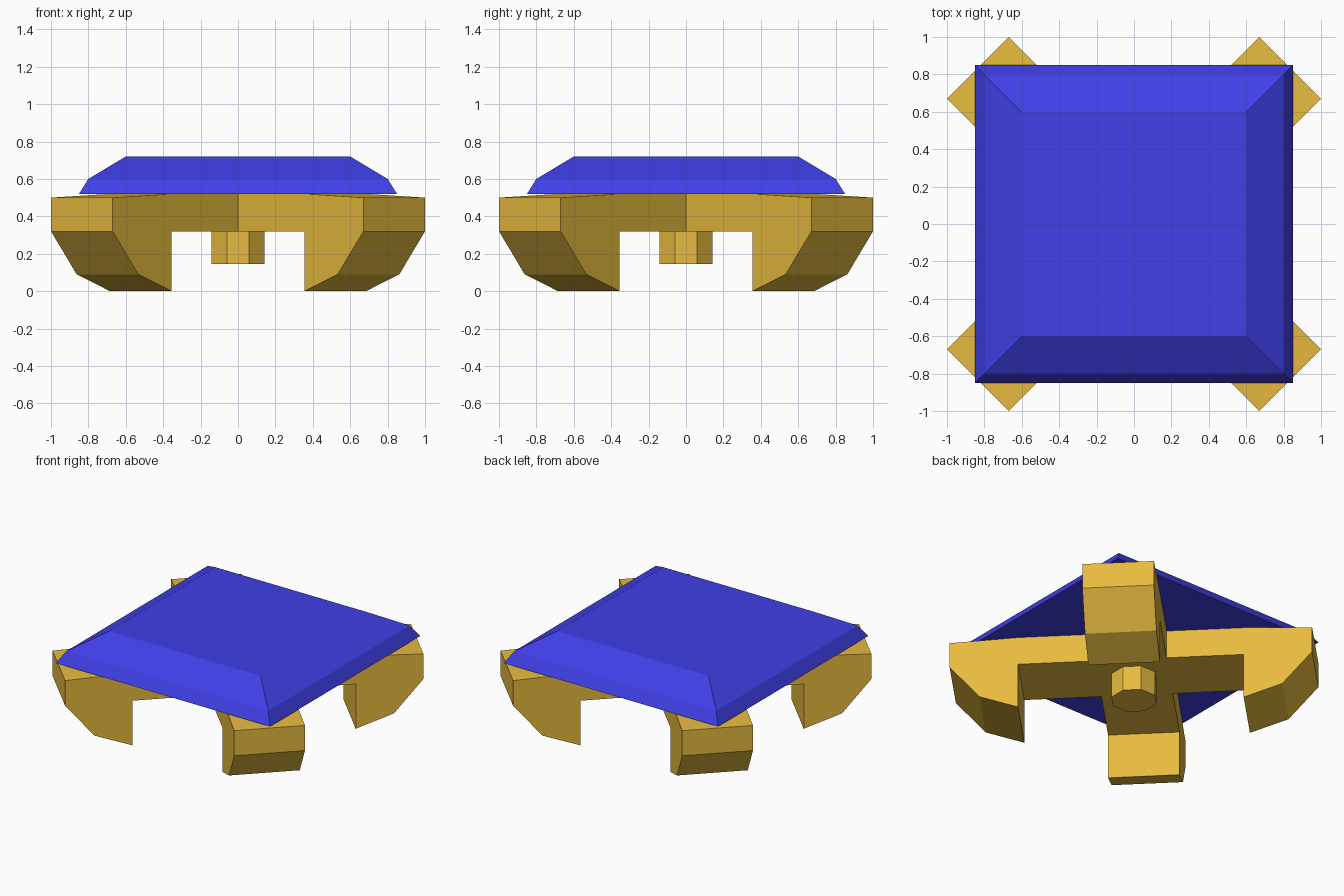
import bpy, bmesh
from math import cos, sin, pi

if "Cube" in bpy.data.objects:
    bpy.data.objects.remove(bpy.data.objects["Cube"])


def finish(name, bm, color):
    bmesh.ops.remove_doubles(bm, verts=bm.verts, dist=1e-4)
    bmesh.ops.recalc_face_normals(bm, faces=bm.faces)
    mesh = bpy.data.meshes.new(name)
    bm.to_mesh(mesh)
    bm.free()
    mat = bpy.data.materials.new(name + "_colour")
    mat.diffuse_color = color
    mat.use_nodes = True
    mat.node_tree.nodes["Principled BSDF"].inputs["Base Color"].default_value = mat.diffuse_color
    mesh.materials.append(mat)
    obj = bpy.data.objects.new(name, mesh)
    bpy.context.collection.objects.link(obj)
    return obj


def prism_stack(bm, sides, rings, angle):
    # stacked polygon rings (radius, z), capped at both ends
    loops = [[bm.verts.new((r * cos(angle + 2 * pi * i / sides),
                            r * sin(angle + 2 * pi * i / sides), z))
              for i in range(sides)] for r, z in rings]
    for a, b in zip(loops, loops[1:]):
        for i in range(sides):
            j = (i + 1) % sides
            bm.faces.new((a[i], a[j], b[j], b[i]))
    bm.faces.new(loops[0])
    bm.faces.new(loops[-1])


ORANGE = (0.8, 0.5, 0.05, 1)
BLUE = (0.05, 0.05, 0.8, 1)
W = 0.233            # half width of an arm
TOP, UNDER = 0.52, 0.32

# Diagonal cross base: four identical arms with hooked feet, open at the hub
profile = [(W, TOP), (0.735, TOP), (1.181, 0.50), (1.181, UNDER),
           (0.987, 0.09), (0.735, 0.0), (0.735, UNDER), (W, UNDER)]
bm = bmesh.new()
for k in range(4):
    a = pi / 4 + k * pi / 2
    sides = [[bm.verts.new((r * cos(a) - s * sin(a), r * sin(a) + s * cos(a), z))
              for r, z in profile] for s in (-W, W)]
    for side in sides:
        bm.faces.new(side)
    for i in range(len(profile) - 1):
        bm.faces.new((sides[0][i], sides[0][i + 1], sides[1][i + 1], sides[1][i]))
# hub square closing the middle, top and bottom
for z in (TOP, UNDER):
    bm.faces.new([bm.verts.new((W * 2 ** 0.5 * cos(k * pi / 2),
                                W * 2 ** 0.5 * sin(k * pi / 2), z)) for k in range(4)])
finish("cross_base", bm, ORANGE)

# Octagonal peg under the hub
bm = bmesh.new()
prism_stack(bm, 8, [(0.153, 0.145), (0.153, UNDER)], pi / 8)
finish("centre_peg", bm, ORANGE)

# Square bevelled top plate
bm = bmesh.new()
prism_stack(bm, 4, [(h * 2 ** 0.5, z) for h, z in ((0.85, 0.52), (0.80, 0.60), (0.60, 0.72))], pi / 4)
finish("top_plate", bm, BLUE)
